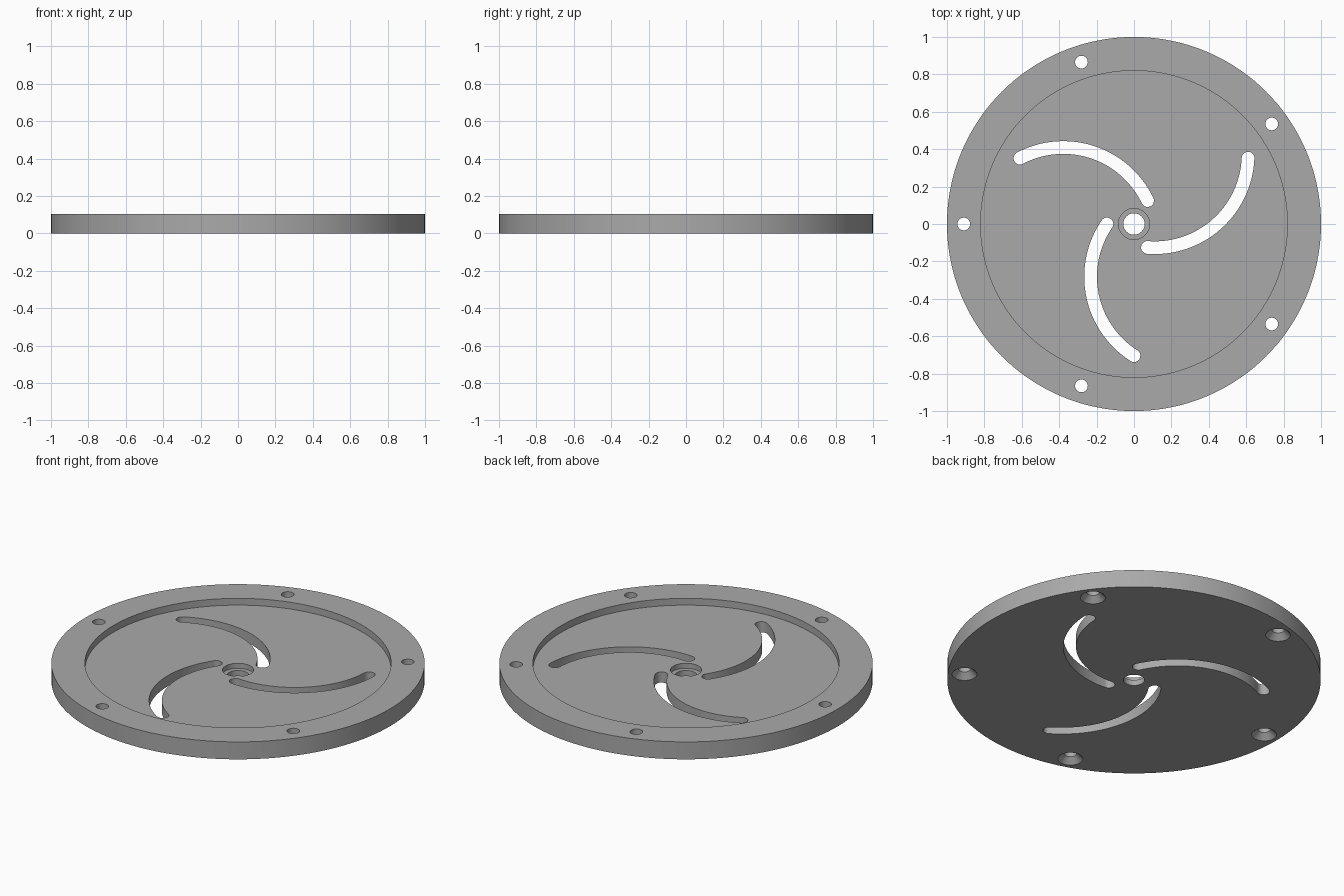
import bpy, bmesh
from math import pi, cos, sin, radians

if "Cube" in bpy.data.objects:
    bpy.data.objects.remove(bpy.data.objects["Cube"], do_unlink=True)

HEIGHT = 0.103
FLOOR = 0.063

grey = bpy.data.materials.new("machined_grey")
grey.use_nodes = True
colour = (0.4, 0.4, 0.4, 1)
grey.diffuse_color = colour
grey.node_tree.nodes["Principled BSDF"].inputs["Base Color"].default_value = colour


def make_object(name, bm):
    bmesh.ops.recalc_face_normals(bm, faces=bm.faces)
    mesh = bpy.data.meshes.new(name)
    bm.to_mesh(mesh)
    bm.free()
    obj = bpy.data.objects.new(name, mesh)
    bpy.context.collection.objects.link(obj)
    mesh.materials.append(grey)
    return obj


def lathe(bm, profile, steps, centre=(0, 0), closed=False):
    """Turn (radius, z) points around a vertical axis; open profiles get caps."""
    cx, cy = centre
    rings = [[bm.verts.new((cx + r * cos(2 * pi * i / steps),
                            cy + r * sin(2 * pi * i / steps), z))
              for i in range(steps)] for r, z in profile]
    pairs = list(zip(rings, rings[1:]))
    if closed:
        pairs.append((rings[-1], rings[0]))
    else:
        bm.faces.new(rings[0])
        bm.faces.new(rings[-1])
    for low, high in pairs:
        for i in range(steps):
            j = (i + 1) % steps
            bm.faces.new((low[i], low[j], high[j], high[i]))


def arc(cx, cy, r, start, end, steps):
    angles = [start + (end - start) * i / steps for i in range(steps + 1)]
    return [(cx + r * cos(a), cy + r * sin(a)) for a in angles]


def slot_outline(cx, cy, radius, half, start, end):
    """Curved slot with round ends."""
    near = (cx + radius * cos(start), cy + radius * sin(start))
    far = (cx + radius * cos(end), cy + radius * sin(end))
    return (arc(cx, cy, radius + half, start, end, 32)
            + arc(*far, half, end, end + pi, 12)[1:-1]
            + arc(cx, cy, radius - half, end, start, 32)
            + arc(*near, half, start + pi, start + 2 * pi, 12)[1:-1])


# Turned disc: raised rim, sunken floor, stepped centre bore
bm = bmesh.new()
lathe(bm, [(0.057, 0), (1, 0), (1, HEIGHT), (0.82, HEIGHT), (0.82, FLOOR),
           (0.083, FLOOR), (0.083, 0.033), (0.057, 0.033)], 144, closed=True)
disc = make_object("slotted_disc", bm)

# Cutters: countersunk rim holes and three spiral slots
bm = bmesh.new()
for k in range(5):
    a = pi + k * 2 * pi / 5
    lathe(bm, [(0.077, -0.01), (0.034, 0.033), (0.034, 0.2)], 32,
          (0.91 * cos(a), 0.91 * sin(a)))
outline = slot_outline(0.268, -0.282, 0.5, 0.034, radians(145.6), radians(237.6))
for k in range(3):
    c, s = cos(k * 2 * pi / 3), sin(k * 2 * pi / 3)
    low, high = [[bm.verts.new((x * c - y * s, x * s + y * c, z))
                  for x, y in outline] for z in (-0.1, 0.2)]
    bm.faces.new(low)
    bm.faces.new(high)
    for i in range(len(low)):
        bm.faces.new((low[i - 1], low[i], high[i], high[i - 1]))
cutter = make_object("hole_cutter", bm)
cutter.hide_render = True

# Cut the holes, then discard the cutter
cut = disc.modifiers.new("holes", "BOOLEAN")
cut.operation = "DIFFERENCE"
cut.solver = "EXACT"
cut.object = cutter
bpy.ops.object.select_all(action="DESELECT")
disc.select_set(True)
bpy.context.view_layer.objects.active = disc
bpy.ops.object.modifier_apply(modifier=cut.name)
bpy.data.objects.remove(cutter, do_unlink=True)
bpy.ops.object.shade_smooth_by_angle(angle=radians(30))
